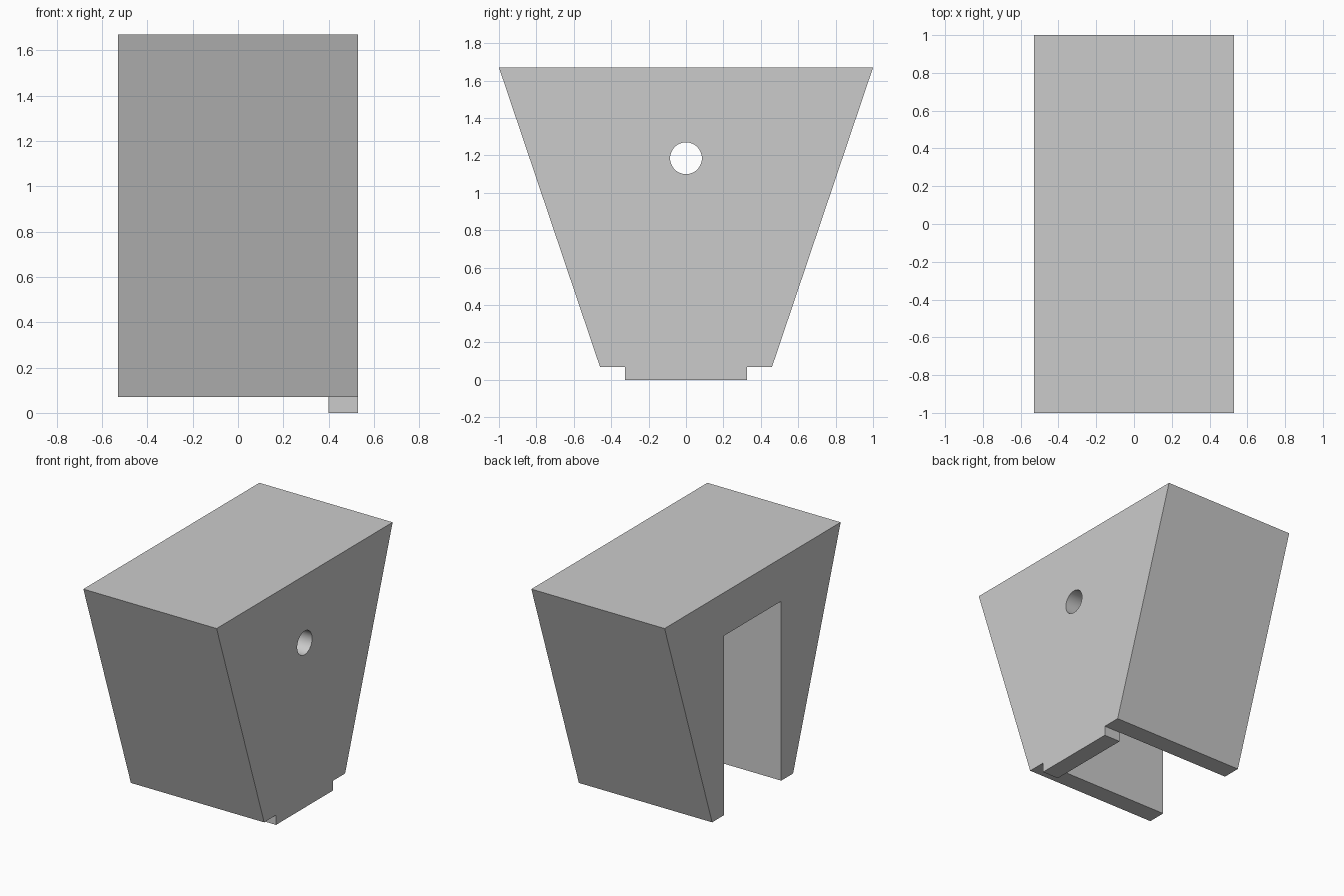
import bpy
import bmesh
from math import cos, sin, tau

cube = bpy.data.objects.get("Cube")
if cube:
    bpy.data.objects.remove(cube, do_unlink=True)

HALF_WIDTH = 0.53
INNER_WALL_X = 0.40   # inside face of the closed side wall
SLOT = 0.325          # half width of slot and bottom tab
SHOULDER = 0.07       # height of the block's underside
HEIGHT = 1.67

grey = bpy.data.materials.new("light grey")
grey.use_nodes = True
colour = (0.6, 0.6, 0.6, 1)
grey.diffuse_color = colour
grey.node_tree.nodes["Principled BSDF"].inputs["Base Color"].default_value = colour


def extrude_profile(name, profile, x0, x1):
    """Extrude a closed (y, z) outline from x0 to x1."""
    bm = bmesh.new()
    face = bm.faces.new([bm.verts.new((x0, y, z)) for y, z in profile])
    grown = bmesh.ops.extrude_face_region(bm, geom=[face])["geom"]
    for v in grown:
        if isinstance(v, bmesh.types.BMVert):
            v.co.x = x1
    bmesh.ops.recalc_face_normals(bm, faces=bm.faces)
    mesh = bpy.data.meshes.new(name)
    bm.to_mesh(mesh)
    bm.free()
    mesh.materials.append(grey)
    obj = bpy.data.objects.new(name, mesh)
    bpy.context.collection.objects.link(obj)
    return obj


def cut(target, cutter):
    """Subtract the cutter, then discard it."""
    cutter.hide_render = True
    mod = target.modifiers.new("cut", 'BOOLEAN')
    mod.operation = 'DIFFERENCE'
    mod.solver = 'EXACT'
    mod.object = cutter
    bpy.context.view_layer.objects.active = target
    bpy.ops.object.modifier_apply(modifier=mod.name)
    bpy.data.objects.remove(cutter, do_unlink=True)


# Tapered block with the tab outline below
half = [(SLOT, 0), (SLOT, SHOULDER), (0.46, SHOULDER), (1.0, HEIGHT)]
outline = half + [(-y, z) for y, z in reversed(half)]
block = extrude_profile("tapered_block", outline, -HALF_WIDTH, HALF_WIDTH)

# Slot open to the right and below, leaving the tab on the left wall
slot = [(SLOT, -0.2), (SLOT, 1.36), (-SLOT, 1.36), (-SLOT, -0.2)]
cut(block, extrude_profile("slot_cutter", slot, -0.8, INNER_WALL_X))

# Round hole through the left wall
hole = [(0.085 * cos(tau * i / 48), 1.185 + 0.085 * sin(tau * i / 48)) for i in range(48)]
cut(block, extrude_profile("hole_cutter", hole, 0.3, 0.7))

bpy.ops.object.select_all(action='DESELECT')
block.select_set(True)
bpy.context.view_layer.objects.active = block
bpy.ops.object.shade_smooth_by_angle()
